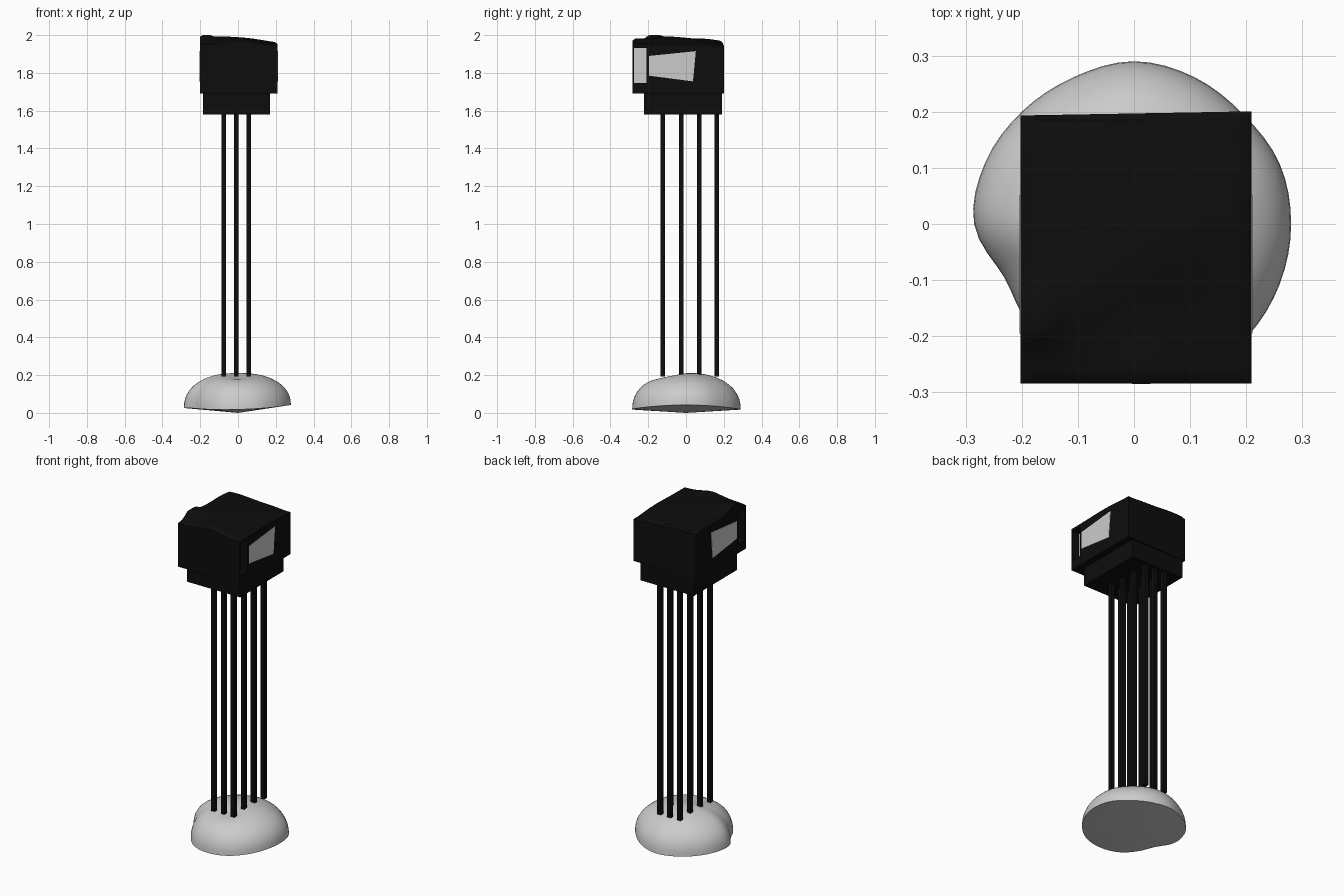
import bpy, bmesh, math

if "Cube" in bpy.data.objects:
    bpy.data.objects.remove(bpy.data.objects["Cube"])

black = bpy.data.materials.new("black")
black.diffuse_color = (0.004, 0.004, 0.004, 1)
black.use_nodes = True
black.node_tree.nodes["Principled BSDF"].inputs["Base Color"].default_value = black.diffuse_color


def finish(bm, name, mat=None):
    bmesh.ops.recalc_face_normals(bm, faces=bm.faces)
    me = bpy.data.meshes.new(name)
    bm.to_mesh(me)
    bm.free()
    ob = bpy.data.objects.new(name, me)
    bpy.context.collection.objects.link(ob)
    if mat:
        me.materials.append(mat)
    return ob


def smooth(ob, deg):
    bpy.ops.object.select_all(action='DESELECT')
    ob.select_set(True)
    bpy.context.view_layer.objects.active = ob
    bpy.ops.object.shade_smooth_by_angle(angle=math.radians(deg))


def box(name, x0, x1, y0, y1, z0, z1, mat=None):
    bm = bmesh.new()
    bmesh.ops.create_cube(bm, size=1)
    for v in bm.verts:
        v.co.x = x1 if v.co.x > 0 else x0
        v.co.y = y1 if v.co.y > 0 else y0
        v.co.z = z1 if v.co.z > 0 else z0
    return finish(bm, name, mat)


# Stone base: superellipse dome over an irregular outline
RADII = [.28, .281, .276, .283, .29, .283, .283, .287,
         .285, .25, .262, .28, .285, .289, .285, .281]
SEG, RINGS = 64, 14


def radius(u):
    i = int(u)
    f = u - i
    a, b, c, d = (RADII[(i + k) % 16] for k in (-1, 0, 1, 2))
    return b + .5 * f * (c - a + f * (2*a - 5*b + 4*c - d + f * (3*(b - c) + d - a)))


bm = bmesh.new()
rings = []
for k in range(RINGS):
    a = math.pi / 2 * k / RINGS
    ring = []
    for s in range(SEG):
        t = 2 * math.pi * s / SEG
        rim = 0.018 + 0.016 * math.cos(t) ** 2 + 0.008 * math.cos(t)
        r = radius(16 * s / SEG) * math.cos(a) ** 0.9
        x, y = r * math.cos(t), r * math.sin(t)
        top = 0.213 - 0.022 * math.exp(-(x*x + (y + .1)**2) / .006)
        z = rim + (top - rim) * math.sin(a) ** 0.9
        ring.append(bm.verts.new((x, y, z)))
    rings.append(ring)
for lo, hi in zip(rings, rings[1:]):
    for s in range(SEG):
        n = (s + 1) % SEG
        bm.faces.new((lo[s], lo[n], hi[n], hi[s]))
for ring, z in ((rings[-1], 0.21), (rings[0], 0.0)):
    mid = bm.verts.new((0, 0, z))
    for s in range(SEG):
        bm.faces.new((ring[s], ring[(s + 1) % SEG], mid))
smooth(finish(bm, "stone_base"), 50)

# Support rods in a 3 x 4 grid
for i, x in enumerate((-.075, -.009, .057)):
    for j, y in enumerate((-.122, -.026, .069, .164)):
        box(f"rod_{i}_{j}", x - .012, x + .012, y - .012, y + .012, .192, 1.60, black)

# Lower step of the head
box("head_lower_block", -.185, .17, -.222, .19, 1.58, 1.70, black)

# Upper head block with an uneven top
X0, X1, Y0, Y1 = -.202, .209, -.284, .2
BUMPS = [(-.19, -.17, .04, .035), (-.1, -.12, .03, .09), (.05, -.02, .022, .09),
         (.02, -.27, .02, .06), (-.13, .1, .02, .08), (.19, .17, -.006, .05)]


def top_height(x, y):
    z = 1.958 + sum(h * math.exp(-((x-a)**2 + (y-b)**2) / (2*w*w)) for a, b, h, w in BUMPS)
    edge = min(x - X0, X1 - x, y - Y0, Y1 - y)
    return min(z, 2.0) - 0.01 * max(0, 1 - edge / .015)


bm = bmesh.new()
bmesh.ops.create_grid(bm, x_segments=30, y_segments=34, size=.5)
for v in bm.verts:
    v.co.x = X0 + (v.co.x + .5) * (X1 - X0)
    v.co.y = Y0 + (v.co.y + .5) * (Y1 - Y0)
border = [e for e in bm.edges if e.is_boundary]
tops = list(bm.verts)
new = bmesh.ops.extrude_edge_only(bm, edges=border)["geom"]
for v in tops:
    v.co.z = top_height(v.co.x, v.co.y)
low = [g for g in new if isinstance(g, bmesh.types.BMVert)]
for v in low:
    v.co.z = 1.69
bmesh.ops.contextual_create(bm, geom=[g for g in new if isinstance(g, bmesh.types.BMEdge)])
for v in bm.verts:
    # slightly skewed footprint along the back
    if v.co.y > Y1 - .001:
        v.co.y = .197 + .018 * v.co.x
head = finish(bm, "head_upper_block", black)

# Narrow side slots with grey plates at the bottom, and tapered side windows
for side, wall in ((1, X1), (-1, X0)):
    tag = "right" if side > 0 else "left"
    a, b = sorted((wall - side * .05, wall + side * .05))
    cut = box(f"slot_cutter_{tag}", a, b, -.275, -.21, 1.747, 1.932, black)
    cut.hide_render = True
    cut.hide_set(True)
    mod = head.modifiers.new("slot", 'BOOLEAN')
    mod.object = cut
    mod.operation = 'DIFFERENCE'
    mod.solver = 'EXACT'
    a, b = sorted((wall - side * .053, wall - side * .048))
    box(f"slot_plate_{tag}", a, b, -.276, -.209, 1.746, 1.933)

    bm = bmesh.new()
    shape = [(-.195, 1.785), (.037, 1.755), (.052, 1.915), (-.195, 1.89)]
    f = bm.faces.new([bm.verts.new((wall - side * .004, y, z)) for y, z in shape])
    ext = bmesh.ops.extrude_face_region(bm, geom=[f])["geom"]
    bmesh.ops.translate(bm, vec=(side * .006, 0, 0),
                        verts=[g for g in ext if isinstance(g, bmesh.types.BMVert)])
    finish(bm, f"side_window_{tag}")
smooth(head, 35)
